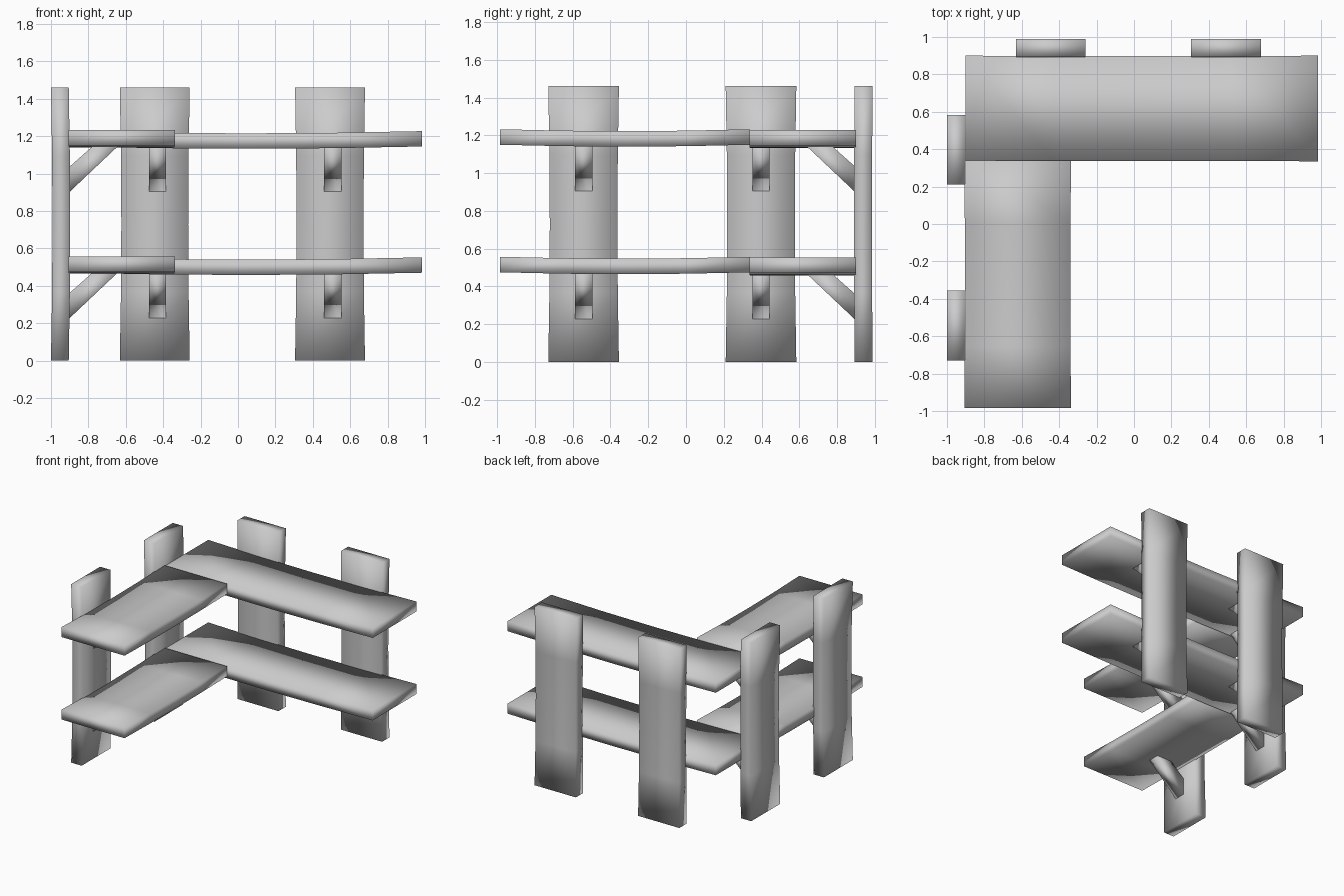
import bpy, bmesh
from mathutils import Vector

if "Cube" in bpy.data.objects:
    bpy.data.objects.remove(bpy.data.objects["Cube"])


def finish(name, bm):
    bmesh.ops.recalc_face_normals(bm, faces=bm.faces)
    me = bpy.data.meshes.new(name)
    bm.to_mesh(me)
    bm.free()
    for p in me.polygons:
        p.use_smooth = True
    ob = bpy.data.objects.new(name, me)
    bpy.context.collection.objects.link(ob)
    return ob


# Worn plank: box with cuts along its long axis, bowed and slightly waisted
def plank(name, lo, hi, axis, bow, waist_axis, waist, cuts=4):
    lo, hi, bow = Vector(lo), Vector(hi), Vector(bow)
    a, b = [i for i in range(3) if i != axis]
    mid = (lo + hi) / 2
    bm = bmesh.new()
    rings = []
    for k in range(cuts + 1):
        t = k / cuts
        f = 4 * t * (1 - t)
        ring = []
        for u, v in ((0, 0), (1, 0), (1, 1), (0, 1)):
            p = Vector((0, 0, 0))
            p[axis] = lo[axis] + t * (hi[axis] - lo[axis])
            p[a] = (lo, hi)[u][a]
            p[b] = (lo, hi)[v][b]
            p[waist_axis] -= waist * f * (1 if p[waist_axis] > mid[waist_axis] else -1)
            ring.append(bm.verts.new(p + bow * f))
        rings.append(ring)
    for r, s in zip(rings, rings[1:]):
        for i in range(4):
            j = (i + 1) % 4
            bm.faces.new((r[i], r[j], s[j], s[i]))
    bm.faces.new(rings[0])
    bm.faces.new(rings[-1])
    return finish(name, bm)


# Diagonal brace: mitred profile (distance from post, height) given a width
def brace(name, place, centre, top):
    profile = ((-0.01, -0.245), (-0.01, -0.11), (0.125, 0.01), (0.26, 0.01))
    bm = bmesh.new()
    sides = [[bm.verts.new(place(d, centre + w, top + z)) for d, z in profile]
             for w in (-0.046, 0.046)]
    bm.faces.new(sides[0])
    bm.faces.new(sides[1])
    for i in range(4):
        j = (i + 1) % 4
        bm.faces.new((sides[0][i], sides[0][j], sides[1][j], sides[1][i]))
    return finish(name, bm)


# Shelves: two levels, each a back board and a left board butted at the corner
for level, z in (("lower", 0.47), ("upper", 1.145)):
    plank(level + "_back_shelf", (-0.90, 0.335, z), (0.985, 0.90, z + 0.082),
          0, (0, 0, -0.012), 1, 0.003)
    plank(level + "_left_shelf", (-0.907, -0.985, z + 0.005), (-0.337, 0.34, z + 0.087),
          1, (0, 0, -0.01), 0, 0.003)

# Upright posts with a brace under each shelf
for n, c in enumerate((-0.445, 0.492)):
    plank(f"back_post_{n + 1}", (c - 0.187, 0.893, 0), (c + 0.187, 0.988, 1.46),
          2, (0, -0.004, 0), 0, 0.008)
    for level, z in (("lower", 0.465), ("upper", 1.14)):
        brace(f"{level}_back_brace_{n + 1}",
              lambda d, w, h: (w, 0.89 - d, h), c + 0.015, z)

for n, c in enumerate((-0.542, 0.397)):
    plank(f"left_post_{n + 1}", (-1.0, c - 0.187, 0), (-0.905, c + 0.187, 1.46),
          2, (0.008, 0, 0), 1, 0.008)
    for level, z in (("lower", 0.465), ("upper", 1.14)):
        brace(f"{level}_left_brace_{n + 1}",
              lambda d, w, h: (-0.898 + d, w, h), c, z)
